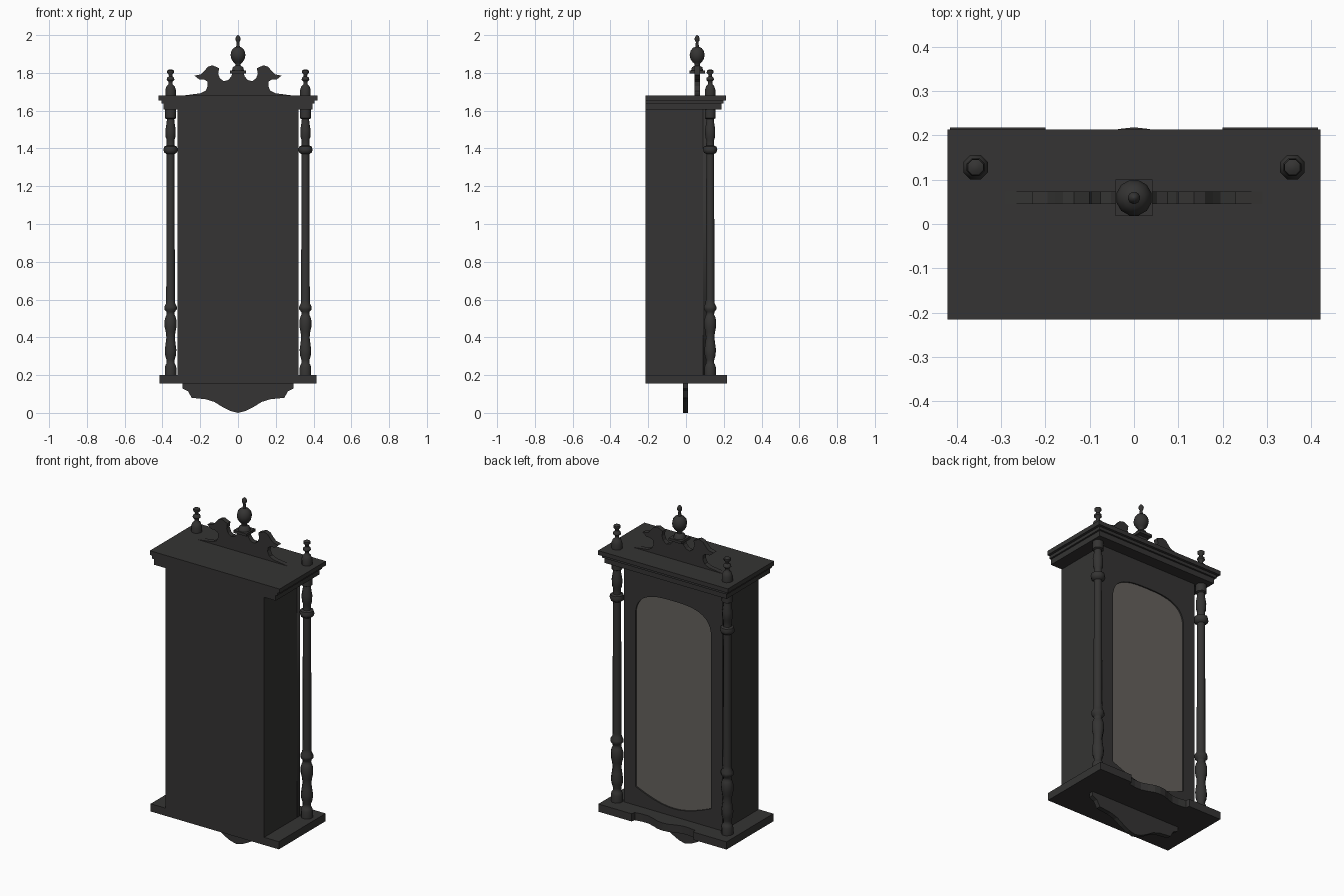
import bpy, bmesh, math

if "Cube" in bpy.data.objects:
    bpy.data.objects.remove(bpy.data.objects["Cube"])


def material(name, color):
    m = bpy.data.materials.new(name)
    m.diffuse_color = (*color, 1)
    m.use_nodes = True
    m.node_tree.nodes["Principled BSDF"].inputs["Base Color"].default_value = m.diffuse_color
    return m


WOOD = material("dark_wood", (0.035, 0.034, 0.033))
GLASS = material("smoky_glass", (0.13, 0.12, 0.11))


def finish(bm, name, mat=WOOD, smooth=None):
    bmesh.ops.recalc_face_normals(bm, faces=bm.faces)
    me = bpy.data.meshes.new(name)
    bm.to_mesh(me)
    bm.free()
    ob = bpy.data.objects.new(name, me)
    bpy.context.collection.objects.link(ob)
    me.materials.append(mat)
    if smooth:
        bpy.ops.object.select_all(action='DESELECT')
        ob.select_set(True)
        bpy.context.view_layer.objects.active = ob
        bpy.ops.object.shade_smooth_by_angle(angle=math.radians(smooth))
    return ob


def prism(name, pts, axis, lo, hi, mat=WOOD):
    """Extrude a 2D outline along y (xz outline), z (xy outline) or x (yz outline)."""
    place = {'x': lambda a, b, t: (t, a, b), 'y': lambda a, b, t: (a, t, b),
             'z': lambda a, b, t: (a, b, t)}[axis]
    bm = bmesh.new()
    f = bm.faces.new([bm.verts.new(place(a, b, lo)) for a, b in pts])
    ext = bmesh.ops.extrude_face_region(bm, geom=[f])
    vs = [g for g in ext['geom'] if isinstance(g, bmesh.types.BMVert)]
    shift = place(0, 0, hi - lo)
    bmesh.ops.translate(bm, verts=vs, vec=shift)
    return finish(bm, name, mat)


def box(name, x, y0, y1, z0, z1):
    return prism(name, [(-x, y0), (x, y0), (x, y1), (-x, y1)], 'z', z0, z1)


def mirrored(half):
    """Complete a left half outline with its right half."""
    return half + [(-x, z) for x, z in reversed(half) if abs(x) > 1e-6]


def lathe(name, profile, x, y, sides=8):
    bm = bmesh.new()
    rings = []
    for r, z in profile:
        rings.append([bm.verts.new((x + r * math.cos((k + .5) * math.tau / sides),
                                    y + r * math.sin((k + .5) * math.tau / sides), z))
                      for k in range(sides)])
    for a, b in zip(rings, rings[1:]):
        for k in range(sides):
            n = (k + 1) % sides
            bm.faces.new((a[k], a[n], b[n], b[k]))
    bm.faces.new(rings[0])
    bm.faces.new(rings[-1])
    return finish(bm, name, WOOD, 50)


# Case body
FRONT = 0.118
box("case_body", 0.32, -0.215, 0.09, 0.2, 1.61)

# Door opening: rounded top, shallow curved bottom
W, N = 0.245, 20
opening = []
for i in range(N + 1):
    t = math.pi * i / N
    c, s = math.cos(t), math.sin(t)
    opening.append((W * math.copysign(abs(c) ** .7, c), 1.30 + .16 * abs(s) ** .7))
opening += [(-W + 2 * W * i / 12, .31 - .065 * math.sin(math.pi * i / 12)) for i in range(13)]

# Door frame around the opening
curve = bpy.data.curves.new("door_frame", 'CURVE')
curve.dimensions, curve.fill_mode, curve.extrude = '2D', 'BOTH', (FRONT - .09) / 2
for outline in ([(-.32, .2), (.32, .2), (.32, 1.61), (-.32, 1.61)], opening):
    sp = curve.splines.new('POLY')
    sp.points.add(len(outline) - 1)
    for p, (x, z) in zip(sp.points, outline):
        p.co = (x, z, 0, 1)
    sp.use_cyclic_u = True
frame = bpy.data.objects.new("door_frame", curve)
bpy.context.collection.objects.link(frame)
frame.rotation_euler.x = math.pi / 2
frame.location.y = (FRONT + .09) / 2
curve.materials.append(WOOD)
bpy.ops.object.select_all(action='DESELECT')
frame.select_set(True)
bpy.context.view_layer.objects.active = frame
bpy.ops.object.convert(target='MESH')

# Glass pane
prism("door_glass", opening, 'y', .088, FRONT - .008, GLASS)

# Base slab with a serpentine front edge
front_edge = mirrored([(-.415, .218), (-.2, .218), (-.195, .195), (-.15, .188), (-.11, .188),
                       (-.07, .2), (-.035, .214), (0, .218)])
prism("base_slab", [(.415, -.215), (-.415, -.215)] + front_edge, 'z', .155, .2)

# Stepped cornice, flush at the back
for i, (x, y, z0, z1) in enumerate([(.395, .188, 1.605, 1.637), (.405, .198, 1.637, 1.655),
                                    (.42, .213, 1.655, 1.68)]):
    box(f"cornice_step_{i + 1}", x, -.215, y, z0, z1)

# Hanging apron board
prism("lower_apron", mirrored([(-.295, .155), (-.295, .13), (-.265, .115), (-.245, .08),
                               (-.17, .072), (-.125, .058), (-.08, .03), (-.04, .01), (0, 0)]),
      'y', -.017, .01)

# Scrolled crest board
crest = [(-.29, 1.68), (-.2, 1.692), (-.172, 1.705), (-.16, 1.73), (-.163, 1.755),
         (-.18, 1.765), (-.205, 1.765), (-.23, 1.785), (-.195, 1.793), (-.178, 1.81),
         (-.16, 1.832), (-.135, 1.84), (-.1, 1.825), (-.105, 1.795), (-.095, 1.77),
         (-.075, 1.756), (-.052, 1.762), (-.036, 1.78), (-.03, 1.8)]
prism("crest_board", mirrored(crest), 'y', .045, .073)

# Centre finial on a square plinth
prism("finial_plinth", [(-.042, .018), (.042, .018), (.042, .1), (-.042, .1)], 'z', 1.797, 1.812)
lathe("centre_finial", [(.034, 1.81), (.028, 1.83), (.015, 1.838), (.015, 1.848), (.026, 1.858),
                        (.037, 1.875), (.041, 1.895), (.036, 1.917), (.024, 1.932), (.01, 1.938),
                        (.007, 1.963), (.013, 1.972), (.014, 1.983), (.009, 1.994), (.002, 2.0)],
      0, .059, 12)

# Turned columns and corner finials
column = [(.033, .2), (.033, .24), (.028, .255), (.023, .262), (.023, .28), (.031, .305),
          (.033, .335), (.028, .37), (.024, .4), (.028, .43), (.034, .455), (.034, .49),
          (.028, .51), (.023, .52), (.024, .535), (.036, .548), (.036, .562), (.026, .58),
          (.025, .6), (.022, 1.37), (.036, 1.378), (.041, 1.393), (.036, 1.41), (.023, 1.415),
          (.022, 1.445), (.028, 1.46), (.029, 1.5), (.023, 1.535), (.021, 1.555), (.031, 1.56),
          (.031, 1.61)]
finial = [(.03, 1.68), (.03, 1.71), (.023, 1.73), (.012, 1.74), (.012, 1.753), (.022, 1.763),
          (.02, 1.774), (.01, 1.782), (.011, 1.792), (.02, 1.801), (.019, 1.812), (.008, 1.818)]
for side, x in (("left", -.357), ("right", .357)):
    lathe(f"{side}_column", column, x, .128)
    lathe(f"{side}_finial", finial, x, .128)
